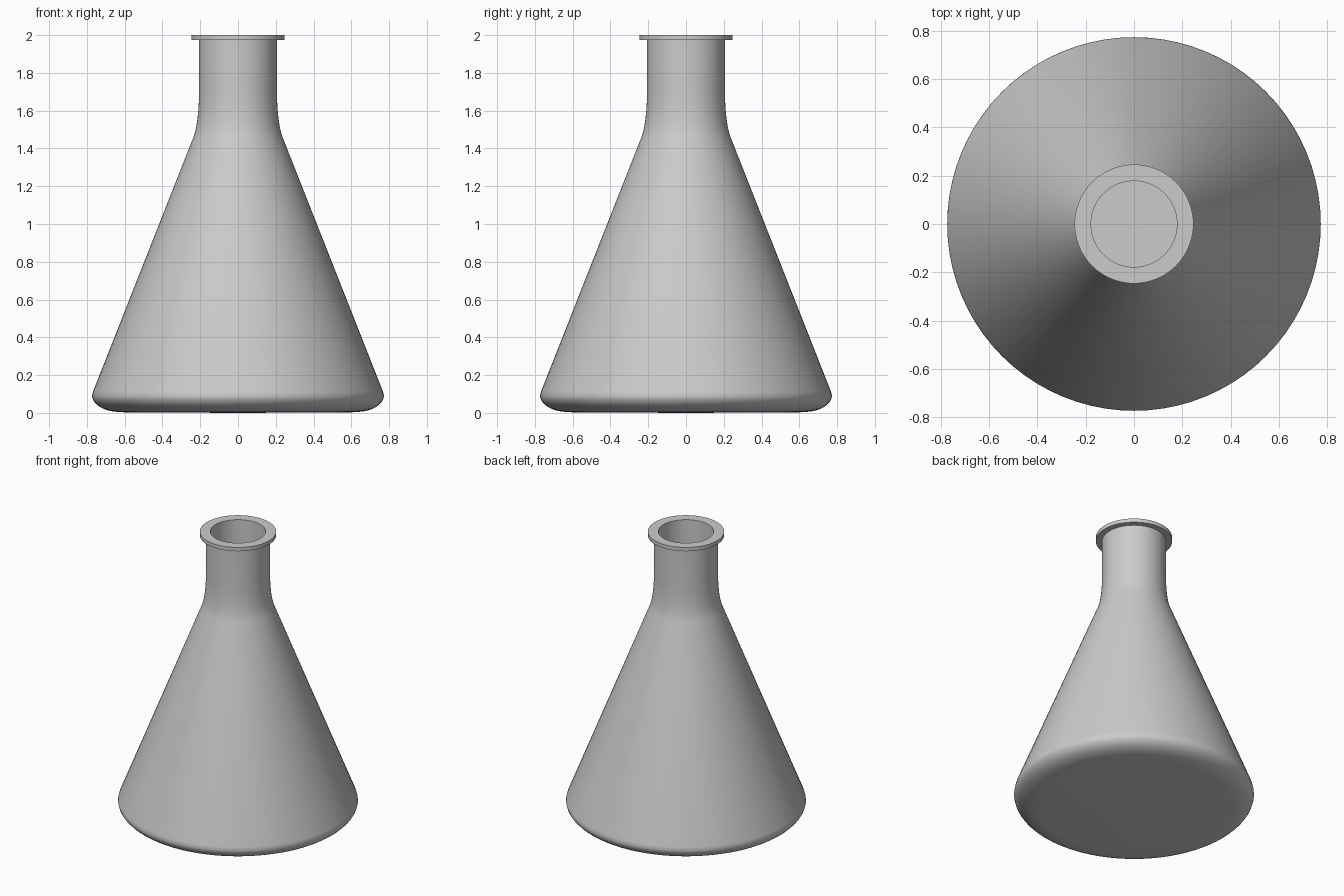
import bpy, bmesh, math
from mathutils import Vector

if "Cube" in bpy.data.objects:
    bpy.data.objects.remove(bpy.data.objects["Cube"])

SEGMENTS = 80


def bezier(p0, p1, p2, n):
    """Quadratic curve points through a corner."""
    pts = []
    for i in range(n + 1):
        t = i / n
        pts.append(tuple((1 - t) ** 2 * a + 2 * t * (1 - t) * b + t * t * c
                         for a, b, c in zip(p0, p1, p2)))
    return pts


def lathe(name, profile):
    """Revolve an (r, z) profile about the z axis."""
    bm = bmesh.new()
    verts = [bm.verts.new((r, 0, z)) for r, z in profile]
    edges = [bm.edges.new(pair) for pair in zip(verts, verts[1:])]
    bmesh.ops.spin(bm, geom=verts + edges, cent=(0, 0, 0), axis=(0, 0, 1),
                   angle=2 * math.pi, steps=SEGMENTS, use_duplicate=False)
    bmesh.ops.remove_doubles(bm, verts=bm.verts, dist=1e-4)
    bmesh.ops.recalc_face_normals(bm, faces=bm.faces)
    mesh = bpy.data.meshes.new(name)
    bm.to_mesh(mesh)
    bm.free()
    obj = bpy.data.objects.new(name, mesh)
    bpy.context.collection.objects.link(obj)
    bpy.context.view_layer.objects.active = obj
    obj.select_set(True)
    bpy.ops.object.shade_smooth_by_angle(angle=math.radians(35))
    return obj


# outer wall: flat base, rounded heel, cone, shoulder, neck
outer = [(0, 0), (0.6, 0.003)]
outer += bezier((0.66, 0.007), (0.745, 0.022), (0.768, 0.07), 6)
outer += [(0.773, 0.088), (0.768, 0.112)]
outer += bezier((0.234, 1.465), (0.208, 1.54), (0.206, 1.70), 6)
# lip
lip = [(0.206, 1.973), (0.246, 1.973), (0.246, 2.0), (0.178, 2.0)]
# inner wall, back down to the floor
inner = bezier((0.178, 1.70), (0.180, 1.54), (0.207, 1.455), 6)
inner += [(0.738, 0.11), (0.743, 0.09)]
inner += bezier((0.738, 0.078), (0.72, 0.048), (0.65, 0.036), 4)
inner += [(0.6, 0.032), (0, 0.03)]

lathe("conical_flask", outer + lip + inner)
